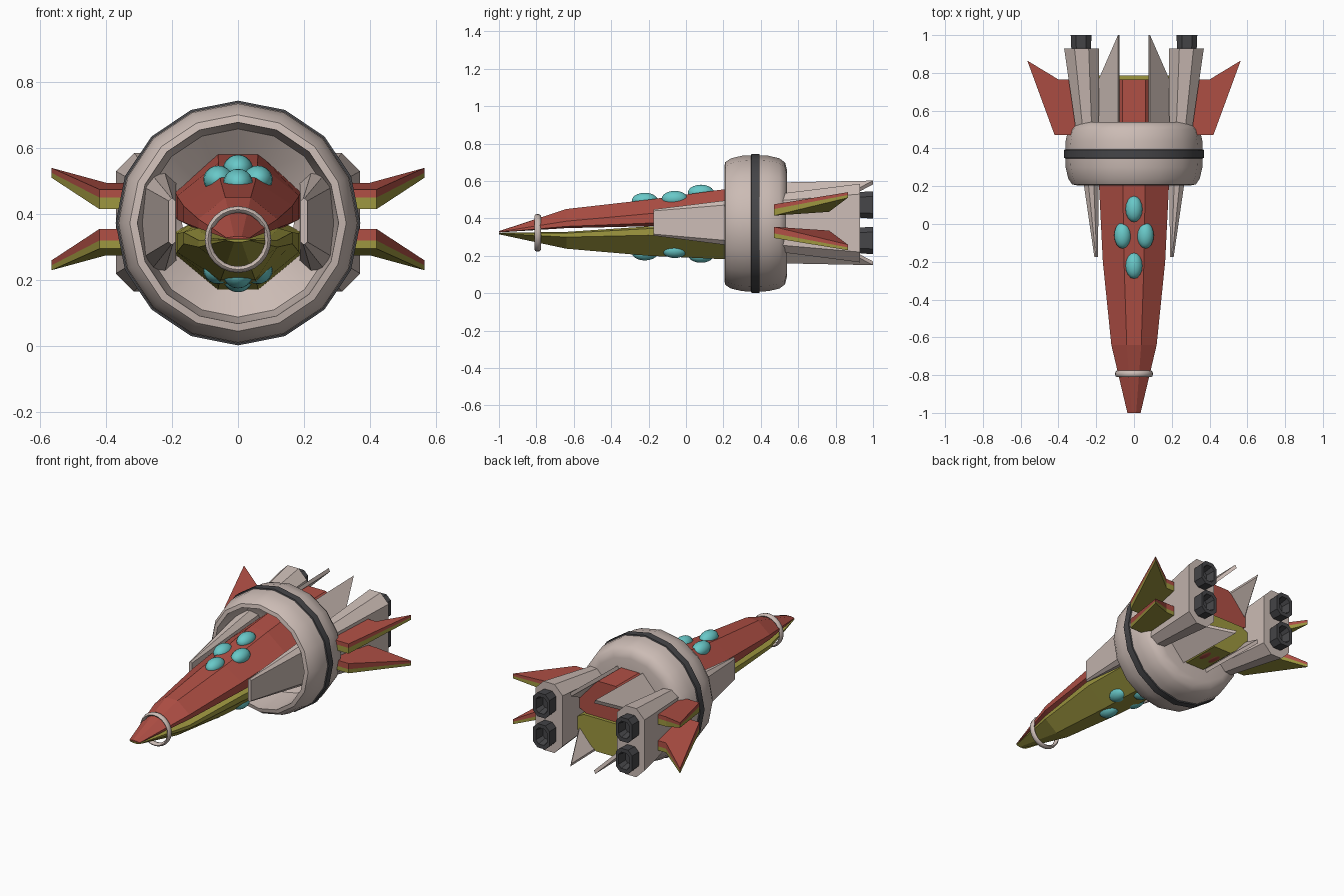
import bpy, bmesh
from math import sin, cos, pi, radians
from mathutils import Matrix

if "Cube" in bpy.data.objects:
    bpy.data.objects.remove(bpy.data.objects["Cube"])


def mat(name, col):
    m = bpy.data.materials.new(name)
    m.diffuse_color = (*col, 1)
    m.use_nodes = True
    m.node_tree.nodes["Principled BSDF"].inputs["Base Color"].default_value = m.diffuse_color
    return m


BEIGE = mat("beige", (0.60, 0.50, 0.46))
RED = mat("red", (0.44, 0.08, 0.06))
OLIVE = mat("olive", (0.34, 0.31, 0.05))
TEAL = mat("teal", (0.14, 0.58, 0.58))
DARK = mat("dark", (0.06, 0.06, 0.065))


def finish(bm, name, material, smooth=None):
    bmesh.ops.recalc_face_normals(bm, faces=bm.faces)
    me = bpy.data.meshes.new(name)
    bm.to_mesh(me)
    bm.free()
    ob = bpy.data.objects.new(name, me)
    bpy.context.collection.objects.link(ob)
    me.materials.append(material)
    if smooth:
        bpy.ops.object.select_all(action='DESELECT')
        ob.select_set(True)
        bpy.context.view_layer.objects.active = ob
        bpy.ops.object.shade_smooth_by_angle(angle=radians(smooth))
    return ob


def loft(name, rings, material, smooth=None, cap=True, closed=False):
    """Skin a list of equal-length closed cross-sections."""
    bm = bmesh.new()
    vs = [[bm.verts.new(p) for p in r] for r in rings]
    n = len(vs[0])
    pairs = list(zip(vs, vs[1:])) + ([(vs[-1], vs[0])] if closed else [])
    for a, b in pairs:
        for i in range(n):
            j = (i + 1) % n
            bm.faces.new((a[i], a[j], b[j], b[i]))
    if cap and not closed:
        bm.faces.new(vs[0])
        bm.faces.new(vs[-1])
    return finish(bm, name, material, smooth)


def lathe(name, profile, zc, n, material, smooth=40):
    """Revolve closed (radius, y) profile about the y direction."""
    rings = [[(r * sin(2 * pi * i / n), y, zc + r * cos(2 * pi * i / n))
              for i in range(n)] for r, y in profile]
    return loft(name, rings, material, smooth, closed=True)


def dome(name, centre, size, material):
    bm = bmesh.new()
    bmesh.ops.create_uvsphere(
        bm, u_segments=16, v_segments=10, radius=1,
        matrix=Matrix.Translation(centre) @ Matrix.Diagonal((*size, 1)))
    finish(bm, name, material, 60)


def chamfer_box(x0, x1, z0, z1, c, y):
    return [(x0 + c, y, z0), (x1 - c, y, z0), (x1, y, z0 + c), (x1, y, z1 - c),
            (x1 - c, y, z1), (x0 + c, y, z1), (x0, y, z1 - c), (x0, y, z0 + c)]


# Hull halves: y, half width, seam z, shoulder z, ridge z
def hull(name, stations, material):
    rings = []
    for y, w, seam, mid, top in stations:
        half = [(w * 0.75, seam), (w, seam + (mid - seam) * 0.25), (w, mid), (w * 0.32, top)]
        rings.append([(x, y, z) for x, z in half] + [(-x, y, z) for x, z in reversed(half)])
    loft(name, rings, material)


hull("upper_hull", [(-1, .035, .325, .328, .332), (-.64, .12, .348, .385, .45),
                    (-.2, .165, .358, .425, .50), (.2, .185, .36, .455, .555),
                    (.55, .19, .372, .47, .588), (.765, .19, .372, .47, .59)], RED)
hull("lower_hull", [(-1, .035, .323, .32, .315), (-.64, .12, .328, .30, .238),
                    (-.2, .165, .357, .31, .20), (.2, .185, .36, .285, .182),
                    (.55, .19, .372, .275, .168), (.785, .19, .372, .275, .168)], OLIVE)

# Big ring round the hull, its dark band and the small nose ring
lathe("main_ring", [(.305, .205), (.328, .21), (.348, .24), (.362, .30), (.365, .37),
                    (.362, .44), (.348, .50), (.325, .53), (.285, .54), (.17, .54),
                    (.17, .51), (.285, .42), (.30, .30)], .373, 16, BEIGE)
lathe("ring_band", [(.355, .345), (.371, .35), (.371, .392), (.355, .397)], .373, 16, DARK, 30)
lathe("nose_ring", [(.091 + .01 * cos(2 * pi * k / 8), -.793 + .017 * sin(2 * pi * k / 8))
                    for k in range(8)], .323, 24, BEIGE, 60)

# Glass blisters above and below
for x, y, zt, zb in [(0, .08, .538, .205), (.06, -.06, .505, .23),
                     (-.06, -.06, .505, .23), (0, -.22, .495, .217)]:
    dome("upper_blister", (x, y, zt), (.045, .07, .042), TEAL)
    dome("lower_blister", (x, y, zb), (.045, .07, .042), TEAL)

# Red blisters under the tail
for s in (1, -1):
    dome("tail_blister", (s * .033, .67, .182), (.03, .075, .018), RED)

# Wing plan: x, y, top z, middle z, bottom z
WING = [(.26, .47, .475, .45, .415), (.42, .47, .475, .45, .415),
        (.565, .865, .54, .525, .51), (.40, .765, .495, .47, .435),
        (.26, .765, .495, .47, .435)]
# Tail fin outline lying on the sloping hull shoulder
FIN = [(.085, .50, .592), (.19, .50, .475), (.19, .76, .475), (.085, 1.0, .602)]

for s, side in ((1, "right"), (-1, "left")):
    # Tapered engine pod
    pod = [chamfer_box(.19, .21, .308, .448, .008, -.175),
           chamfer_box(.185, .37, .165, .585, .055, .93)]
    loft(side + "_engine_pod", [[(s * x, y, z) for x, y, z in r] for r in pod], BEIGE)

    # Hollow nozzles
    for zc in (.472, .282):
        def sec(k, y):
            return [(s * x, yy, z) for x, yy, z in
                    chamfer_box(.28 - .055 * k, .28 + .055 * k,
                                zc - .073 * k, zc + .073 * k, .028 * k, y)]
        loft(side + "_nozzle", [sec(.85, .91), sec(.95, .935), sec(1, 1.0),
                                sec(.68, 1.0), sec(.5, .945)], DARK)

    # Upper and lower wings, red on top and olive beneath
    for low in (False, True):
        pts = [(x, y, .77 - b, .77 - m, .77 - t) if low else (x, y, t, m, b)
               for x, y, t, m, b in WING]
        name = side + ("_lower" if low else "_upper")
        top, mid, bot = [[(s * p[0], p[1], p[k]) for p in pts] for k in (2, 3, 4)]
        loft(name + "_wing_skin", [top, mid], RED)
        loft(name + "_wing_base", [mid, bot], OLIVE)

        # Tail fins
        outer = [(s * x, y, .752 - z if low else z) for x, y, z in FIN]
        inner = [(x - s * .008, y, z + (.02 if low else -.02)) for x, y, z in outer]
        loft(name + "_tail_fin", [outer, inner], BEIGE)
